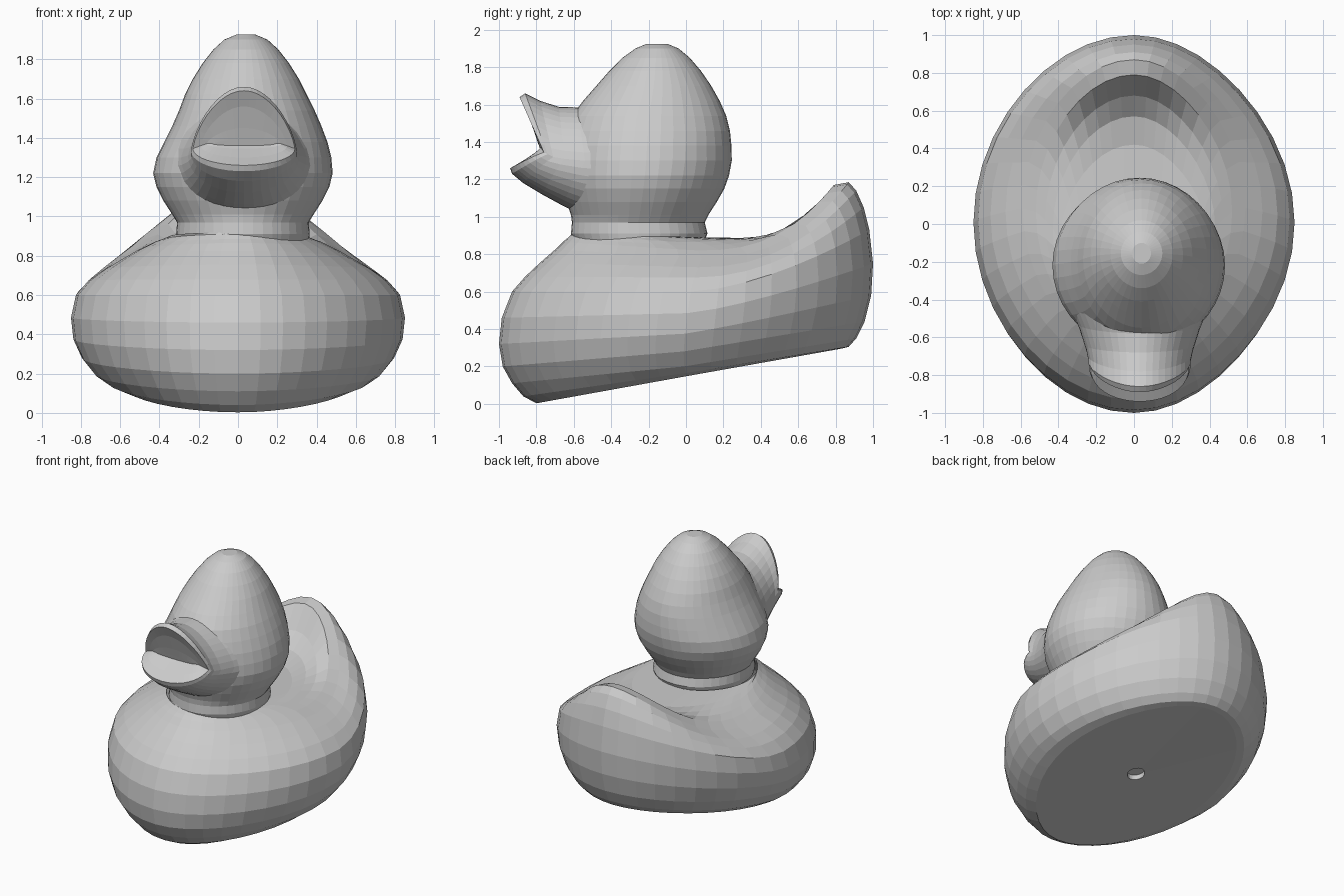
import bpy, bmesh
from math import sin, cos, pi

SEG = 40


def spow(v, p):
    return max(v, 0.0) ** p


def level_ring(yf, zf, zm, yb, zb, w, p=1.0, cx=0.0, pinch=(0.07, 0.14)):
    """Oval ring through a front point, side height and back point."""
    pts, cy, ry = [], (yf + yb) / 2, (yb - yf) / 2
    for i in range(SEG):
        a = 2 * pi * i / SEG
        s, c = sin(a), cos(a)
        z = zm + (zb - zm) * spow(c, p) + (zf - zm) * spow(-c, 1.0)
        x = cx + w * s * (1 - pinch[s > 0] * c * c)
        pts.append((x, cy + ry * c, z))
    return pts


def bill_ring(yt, zt, yc, zc, yb, zb, w, cx=0.03):
    """Upright ring through top, corner and bottom points."""
    pts = []
    for i in range(SEG):
        a = 2 * pi * i / SEG
        s, c = sin(a), cos(a)
        y = yc + (yt - yc) * spow(s, 1.0) + (yb - yc) * spow(-s, 0.9)
        z = zc + (zt - zc) * spow(s, 1.0) + (zb - zc) * spow(-s, 1.0)
        pts.append((cx + w * c * (1 - 0.2 * spow(s, 1.0)), y, z))
    return pts


def loft(name, rings, caps=(0, -1)):
    bm = bmesh.new()
    loops = [[bm.verts.new(p) for p in r] for r in rings]
    for a, b in zip(loops, loops[1:]):
        for i in range(SEG):
            j = (i + 1) % SEG
            bm.faces.new((a[i], a[j], b[j], b[i]))
    for k in caps:
        bm.faces.new(loops[k])
    bmesh.ops.recalc_face_normals(bm, faces=bm.faces)
    me = bpy.data.meshes.new(name)
    bm.to_mesh(me)
    bm.free()
    ob = bpy.data.objects.new(name, me)
    bpy.context.collection.objects.link(ob)
    return ob


# Body: small recessed hole, tilted flat base, round hull, raised tail, hollow back
loft("body", [level_ring(*r) for r in [
    (-0.04, 0.18, 0.19, 0.08, 0.21, 0.06),
    (-0.04, 0.145, 0.155, 0.08, 0.17, 0.06),
    (-0.80, 0.003, 0.15, 0.83, 0.295, 0.60),
    (-0.87, 0.04, 0.165, 0.87, 0.305, 0.67),
    (-0.93, 0.11, 0.20, 0.91, 0.35, 0.73),
    (-0.98, 0.20, 0.28, 0.955, 0.44, 0.795),
    (-1.00, 0.32, 0.375, 0.99, 0.58, 0.838, 1.1),
    (-0.985, 0.46, 0.485, 1.00, 0.75, 0.85, 1.3),
    (-0.93, 0.60, 0.60, 0.98, 0.93, 0.825, 1.6),
    (-0.86, 0.68, 0.675, 0.95, 1.05, 0.76, 2.0),
    (-0.78, 0.755, 0.73, 0.91, 1.14, 0.68, 2.3),
    (-0.70, 0.825, 0.78, 0.87, 1.185, 0.59, 2.5),
    (-0.66, 0.865, 0.82, 0.79, 1.17, 0.52, 2.6),
    (-0.635, 0.885, 0.845, 0.68, 1.01, 0.47, 2.5),
    (-0.62, 0.90, 0.865, 0.57, 0.92, 0.43, 2.0),
    (-0.61, 0.91, 0.88, 0.42, 0.885, 0.39),
    (-0.605, 0.92, 0.90, 0.11, 0.89, 0.345),
]], caps=(0,))

# Head and neck: (front y, back y, half width, height, centre x)
head = [(-0.60, 0.10, 0.335, 0.875, 0.025), (-0.615, 0.115, 0.34, 0.91, 0.025),
        (-0.61, 0.10, 0.335, 0.97, 0.025), (-0.615, 0.12, 0.36, 1.01, 0.025),
        (-0.64, 0.165, 0.405, 1.08, 0.025), (-0.66, 0.205, 0.44, 1.15, 0.025),
        (-0.67, 0.23, 0.457, 1.22, 0.025), (-0.67, 0.245, 0.445, 1.30, 0.03),
        (-0.66, 0.243, 0.415, 1.38, 0.04), (-0.64, 0.235, 0.38, 1.46, 0.045),
        (-0.61, 0.215, 0.345, 1.54, 0.045), (-0.55, 0.18, 0.31, 1.62, 0.04),
        (-0.48, 0.135, 0.27, 1.70, 0.04), (-0.41, 0.08, 0.22, 1.78, 0.04),
        (-0.34, 0.02, 0.165, 1.85, 0.04), (-0.27, -0.04, 0.11, 1.90, 0.04),
        (-0.21, -0.10, 0.05, 1.925, 0.04)]
loft("head", [level_ring(f, z, z, b, z, w, 1.0, x, (0.03, 0.03))
              for f, b, w, z, x in head], caps=(-1,))

# Bill: flared open bill with upturned upper lip and shallow mouth
loft("bill", [bill_ring(*r) for r in [
    (-0.50, 1.60, -0.43, 1.30, -0.54, 1.00, 0.365),
    (-0.58, 1.585, -0.54, 1.30, -0.66, 1.06, 0.32),
    (-0.68, 1.588, -0.65, 1.31, -0.77, 1.12, 0.285),
    (-0.78, 1.62, -0.71, 1.32, -0.87, 1.18, 0.27),
    (-0.86, 1.66, -0.74, 1.335, -0.93, 1.23, 0.27),
    (-0.89, 1.64, -0.76, 1.345, -0.94, 1.26, 0.26),
    (-0.85, 1.56, -0.77, 1.36, -0.87, 1.30, 0.22),
    (-0.81, 1.45, -0.775, 1.37, -0.80, 1.345, 0.19),
    (-0.79, 1.39, -0.78, 1.37, -0.78, 1.36, 0.16),
]], caps=(-1,))
